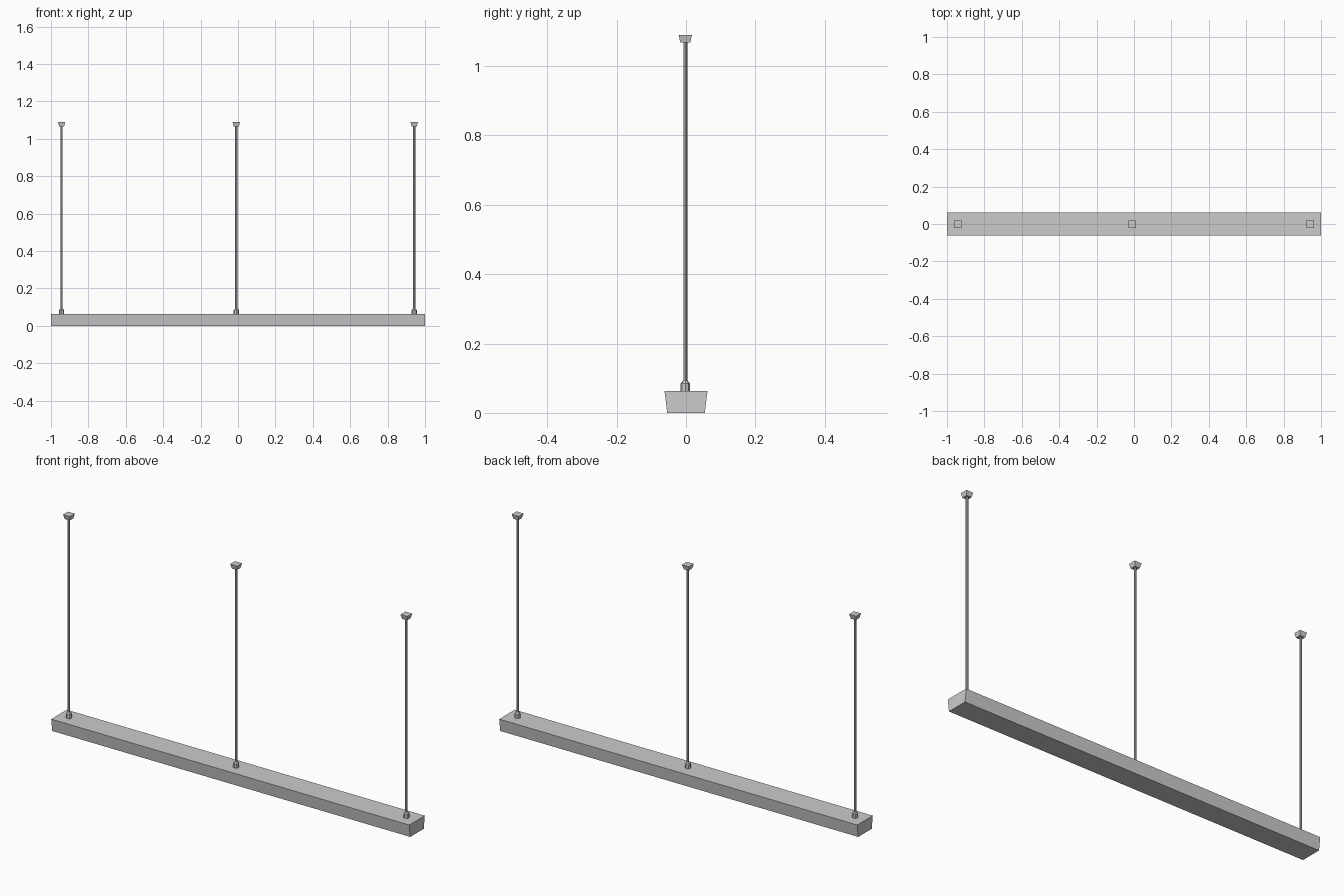
import bpy
import bmesh
from math import cos, sin, pi

cube = bpy.data.objects.get("Cube")
if cube:
    bpy.data.objects.remove(cube, do_unlink=True)

GREY = (0.6, 0.6, 0.6, 1.0)
metal = bpy.data.materials.new("light grey metal")
metal.use_nodes = True
metal.diffuse_color = GREY
metal.node_tree.nodes["Principled BSDF"].inputs["Base Color"].default_value = GREY


def rect(hx, hy, z):
    return [(-hx, -hy, z), (hx, -hy, z), (hx, hy, z), (-hx, hy, z)]


def ring(r, z, sides=8):
    return [(r * cos(2 * pi * i / sides), r * sin(2 * pi * i / sides), z)
            for i in range(sides)]


def loft(name, sections, x=0, y=0):
    """Closed solid through matching cross-sections, from bottom to top."""
    bm = bmesh.new()
    rows = [[bm.verts.new(p) for p in s] for s in sections]
    n = len(rows[0])
    for low, high in zip(rows, rows[1:]):
        for i in range(n):
            j = (i + 1) % n
            bm.faces.new((low[i], low[j], high[j], high[i]))
    bm.faces.new(rows[0][::-1])
    bm.faces.new(rows[-1])
    mesh = bpy.data.meshes.new(name)
    bm.to_mesh(mesh)
    bm.free()
    mesh.materials.append(metal)
    obj = bpy.data.objects.new(name, mesh)
    obj.location = (x, y, 0)
    bpy.context.collection.objects.link(obj)
    return obj


# Long lamp housing, narrower at the bottom
loft("lamp_housing", [rect(1, 0.054, 0), rect(1, 0.062, 0.063)])

# Three hangers: collar, rod and ceiling cap
for side, x in (("right", -0.943), ("middle", -0.009), ("left", 0.942)):
    y = -0.002
    loft(side + "_collar", [ring(0.014, 0.06), ring(0.014, 0.084),
                            ring(0.007, 0.093)], x, y)
    loft(side + "_rod", [ring(0.0058, 0.085), ring(0.0058, 1.07)], x, y)
    loft(side + "_ceiling_cap", [rect(0.014, 0.014, 1.067),
                                 rect(0.0195, 0.0195, 1.09)], x, y)
